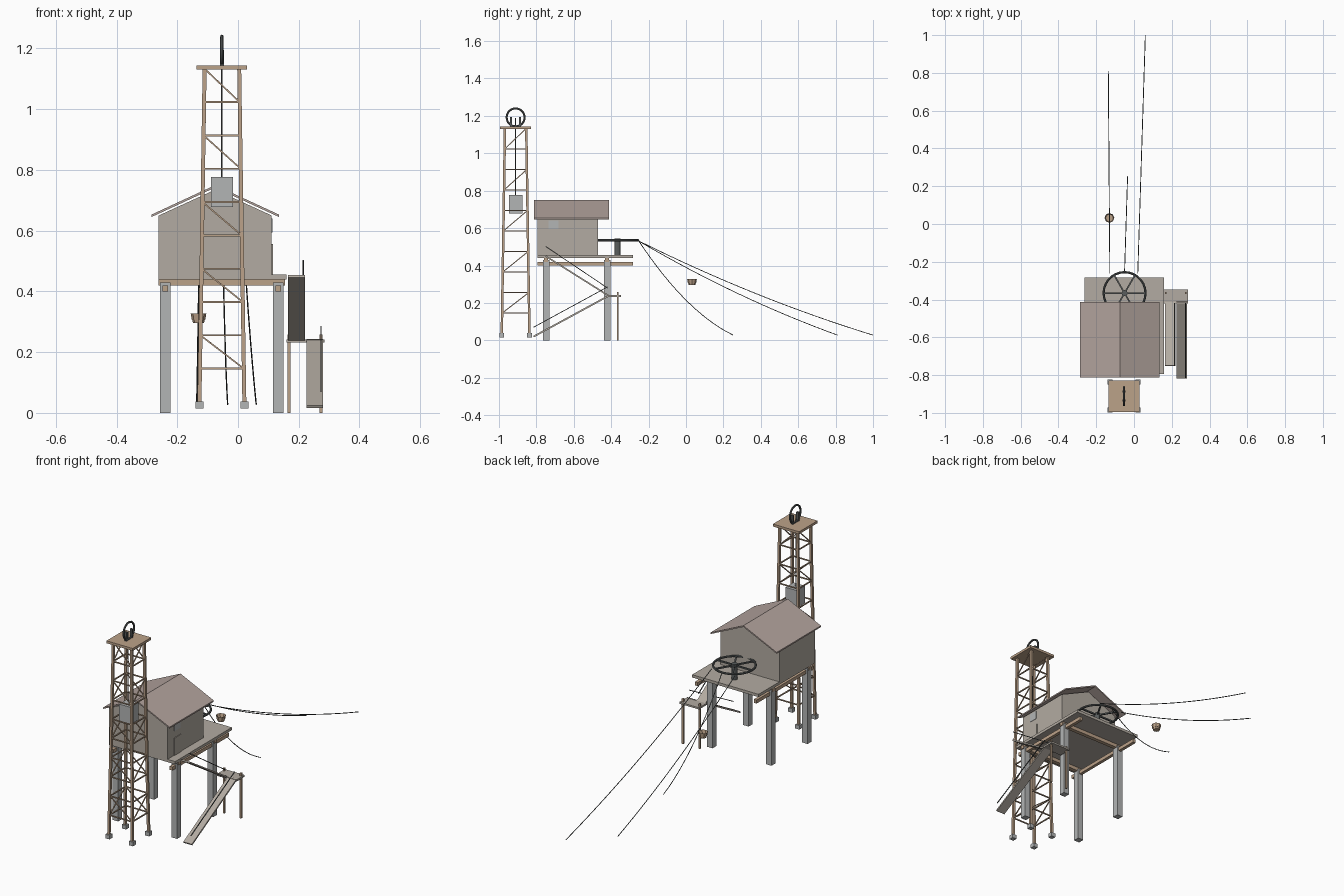
import bpy, bmesh, math
from mathutils import Vector, Matrix

if "Cube" in bpy.data.objects:
    bpy.data.objects.remove(bpy.data.objects["Cube"])


def mat(name, r, g, b):
    m = bpy.data.materials.new(name)
    m.diffuse_color = (r, g, b, 1)
    m.use_nodes = True
    m.node_tree.nodes["Principled BSDF"].inputs["Base Color"].default_value = m.diffuse_color
    return m


WOOD = mat("timber", .50, .36, .25)
WALL = mat("boards", .45, .41, .36)
ROOF = mat("roofing", .45, .37, .34)
IRON = mat("dark_iron", .10, .11, .11)
STONE = mat("concrete", .45, .46, .46)


def finish(name, bm, m):
    bmesh.ops.recalc_face_normals(bm, faces=bm.faces)
    me = bpy.data.meshes.new(name)
    bm.to_mesh(me)
    bm.free()
    ob = bpy.data.objects.new(name, me)
    bpy.context.collection.objects.link(ob)
    me.materials.append(m)
    return ob


def add_box(bm, x0, x1, y0, y1, z0, z1):
    M = Matrix.Translation(((x0 + x1) / 2, (y0 + y1) / 2, (z0 + z1) / 2)) @ \
        Matrix.Diagonal((x1 - x0, y1 - y0, z1 - z0, 1))
    bmesh.ops.create_cube(bm, size=1, matrix=M)


def box(name, m, *spans):
    bm = bmesh.new()
    add_box(bm, *spans)
    return finish(name, bm, m)


def add_bar(bm, a, b, w, h=None):
    # square bar between two points, w wide sideways and h thick
    a, b = Vector(a), Vector(b)
    d = (b - a).normalized()
    side = d.cross(Vector((0, 0, 1)))
    side = side.normalized() if side.length > .2 else Vector((1, 0, 0))
    side = (side - d * side.dot(d)).normalized()
    R = Matrix((side, d.cross(side), d)).transposed().to_4x4()
    M = Matrix.Translation((a + b) / 2) @ R @ Matrix.Diagonal((w, h or w, (b - a).length, 1))
    bmesh.ops.create_cube(bm, size=1, matrix=M)


def bars(name, m, pairs, w, h=None):
    bm = bmesh.new()
    for a, b in pairs:
        add_bar(bm, a, b, w, h)
    return finish(name, bm, m)


def cable(name, pts, r):
    cu = bpy.data.curves.new(name, 'CURVE')
    cu.dimensions = '3D'
    cu.bevel_depth = r
    cu.bevel_resolution = 1
    sp = cu.splines.new('POLY')
    sp.points.add(len(pts) - 1)
    for p, c in zip(sp.points, pts):
        p.co = (*c, 1)
    ob = bpy.data.objects.new(name, cu)
    bpy.context.collection.objects.link(ob)
    cu.materials.append(IRON)


def prism(name, m, profile, y0, y1):
    # x-z profile extruded along y
    bm = bmesh.new()
    f = bm.faces.new([bm.verts.new((x, y0, z)) for x, z in profile])
    ex = bmesh.ops.extrude_face_region(bm, geom=[f])
    bmesh.ops.translate(bm, vec=(0, y1 - y0, 0),
                        verts=[v for v in ex['geom'] if isinstance(v, bmesh.types.BMVert)])
    return finish(name, bm, m)


# lattice tower
TX, TY = -.053, -.911
CORNERS = [(-1, -1), (1, -1), (1, 1), (-1, 1)]


def corner(i, z):
    s = .074 - .017 * (z - .03) / 1.1
    return (TX + CORNERS[i % 4][0] * s, TY + CORNERS[i % 4][1] * s, z)


bars("tower_legs", WOOD, [(corner(i, .03), corner(i, 1.132)) for i in range(4)], .013)
levels = [.036 + .1097 * k for k in range(11)]
rungs = [(corner(i, z), corner(i + 1, z)) for z in levels[1:10] for i in range(4)]
bars("tower_rungs", WOOD, rungs, .006)
diagonals = []
for k in range(1, 10, 2):
    lo, hi = levels[k], levels[k + 1]
    diagonals += [(corner(0, hi), corner(1, lo)), (corner(1, lo), corner(2, hi)),
                  (corner(3, hi), corner(2, lo)), (corner(0, lo), corner(3, hi))]
bars("tower_diagonals", WOOD, diagonals, .005)
for i in range(4):
    x, y, _ = corner(i, .03)
    box("tower_foot", STONE, x - .013, x + .013, y - .013, y + .013, .015, .038)
box("tower_cap", WOOD, TX - .083, TX + .083, TY - .083, TY + .083, 1.13, 1.144)

# sheave wheel on the tower and hanging weight
def wheel(name, centre, R, r, rot, spokes=0):
    bpy.ops.mesh.primitive_torus_add(location=centre, rotation=rot, major_radius=R, minor_radius=r,
                                     major_segments=28, minor_segments=8)
    ob = bpy.context.object
    ob.name = name
    ob.data.materials.append(IRON)
    bpy.ops.object.shade_smooth_by_angle()
    if spokes:
        c = Vector(centre)
        ends = [c + Vector((math.cos(a), math.sin(a), 0)) * R
                for a in (math.tau * k / spokes for k in range(spokes))]
        bars(name + "_spokes", IRON, [(c, e) for e in ends], .008)


wheel("sheave_wheel", (TX, TY, 1.192), .048, .0055, (0, math.pi / 2, 0))
for y in (TY - .024, TY + .024):
    box("sheave_post", IRON, TX - .007, TX + .007, y - .005, y + .005, 1.14, 1.195)
box("hanging_weight", STONE, TX - .036, TX + .036, TY - .036, TY + .036, .678, .777)
cable("weight_cable", [(TX, TY, .775), (TX, TY, 1.19)], .0025)

# raised deck on legs
box("deck", WALL, -.261, .159, -.795, -.283, .44, .456)
for x in (-.24, .133):
    box("long_beam", WOOD, x - .009, x + .009, -.795, -.283, .40, .42)
    for y in (-.748, -.422):
        box("deck_leg", STONE, x - .0175, x + .0175, y - .0175, y + .0175, 0, .43)
for y in (-.748, -.422):
    box("cross_beam", WOOD, -.261, .155, y - .011, y + .011, .42, .441)

# house
gable = [(-.261, .456), (.111, .456), (.111, .65), (-.075, .735), (-.261, .65)]
prism("house_walls", WALL, gable, -.795, -.47)
roof = [(-.285, .645), (-.075, .742), (.135, .645), (.135, .653), (-.075, .75), (-.285, .653)]
prism("roof", ROOF, roof, -.812, -.412)
box("side_door", WALL, .108, .115, -.737, -.675, .456, .556)
box("side_window", STONE, .108, .113, -.735, -.682, .594, .64)

# return wheel on the deck
WX, WY, WZ = -.05, -.366, .535
wheel("drive_wheel", (WX, WY, WZ), .111, .006, (0, 0, 0), 6)
bm = bmesh.new()
bmesh.ops.create_cone(bm, cap_ends=True, segments=12, radius1=.016, radius2=.016, depth=.09,
                      matrix=Matrix.Translation((WX, WY, .5)))
finish("drive_axle", bm, IRON)

# sagging ropes
def rope(name, a, b, sag):
    a, b = Vector(a), Vector(b)
    cable(name, [a.lerp(b, t) - Vector((0, 0, 4 * sag * t * (1 - t)))
                 for t in (k / 16 for k in range(17))], .0022)


rope("rope_right", (.02, -.26, WZ), (.06, 1.0, .028), .03)
rope("rope_left", (-.128, -.26, WZ), (-.136, .81, .028), .03)
rope("rope_short", (-.05, -.255, WZ), (-.034, .252, .028), .065)

# ore bucket
bm = bmesh.new()
bmesh.ops.create_cone(bm, cap_ends=True, segments=8, radius1=.018, radius2=.026, depth=.032,
                      matrix=Matrix.Translation((-.13, .032, .312)))
bm.faces.ensure_lookup_table()
top = max(bm.faces, key=lambda f: f.calc_center_median().z)
bmesh.ops.inset_region(bm, faces=[top], thickness=.004)
bmesh.ops.translate(bm, verts=top.verts, vec=(0, 0, -.022))
finish("bucket", bm, WOOD)

# two ramps with landing, posts and rails
bars("upper_ramp", WALL, [((.193, -.75, .45), (.193, -.41, .236))], .056, .008)
bars("lower_ramp", WALL, [((.253, -.815, .02), (.253, -.41, .24))], .054, .009)
box("landing", WALL, .16, .285, -.42, -.347, .232, .242)
for x in (.168, .274):
    box("landing_post", WOOD, x - .005, x + .005, -.37, -.36, 0, .258)
bars("ramp_rails", IRON, [((.215, -.75, .502), (.215, -.42, .28)),
                          ((.273, -.815, .07), (.273, -.42, .285))], .004)
